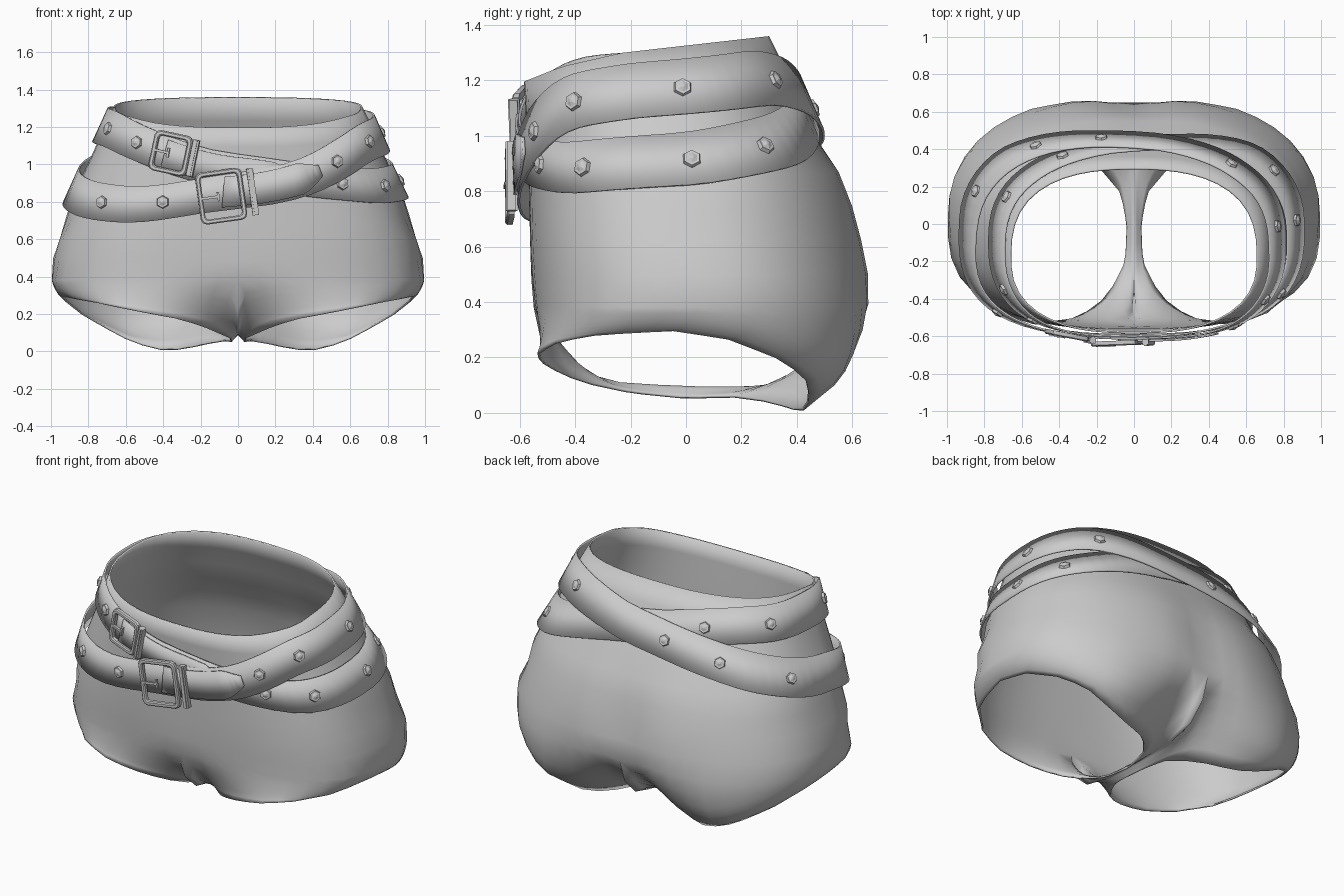
import bpy, bmesh, math
from mathutils import Vector, Matrix

if "Cube" in bpy.data.objects:
    bpy.data.objects.remove(bpy.data.objects["Cube"])

grey = bpy.data.materials.new("grey")
grey.diffuse_color = (0.6, 0.6, 0.6, 1)
grey.use_nodes = True
grey.node_tree.nodes["Principled BSDF"].inputs["Base Color"].default_value = grey.diffuse_color

# body cross-sections: height -> half width, front y, back y
LEVELS = [(0.38, 1.0, -.55, .695), (0.5, .985, -.56, .675), (0.7, .925, -.565, .635),
          (0.9, .86, -.57, .55), (1.0, .80, -.575, .465), (1.2, .72, -.585, .38), (1.36, .64, -.585, .30)]
RIM = [(-.6, 1.19), (-.45, 1.25), (-.23, 1.30), (.3, 1.36)]


def lerp_table(table, v):
    v = min(max(v, table[0][0]), table[-1][0])
    for a, b in zip(table, table[1:]):
        if v <= b[0]:
            t = (v - a[0]) / (b[0] - a[0])
            return [p + (q - p) * t for p, q in zip(a[1:], b[1:])]


def on_body(deg, z, off=0.0):
    """Point on the hip surface; -90 is the front, 0 the right side."""
    w, yf, yb = lerp_table(LEVELS, z)
    t = math.radians(deg)
    # boxy at the front, rounder at the back, more so lower down
    low = max(0, min(1, (1.2 - z) / 0.5))
    e = 0.8 + (0.1 if math.sin(t) > 0 else -0.1) * low
    c, s = (math.copysign(abs(v) ** e, v) for v in (math.cos(t), math.sin(t)))
    return Vector(((w + off) * c, (yf + yb) / 2 + ((yb - yf) / 2 + off) * s, z))


def resample(pts, n):
    pts = [Vector(p) for p in pts]
    d = [0]
    for a, b in zip(pts, pts[1:]):
        d.append(d[-1] + (b - a).length)
    table = [(s, *p) for s, p in zip(d, pts)]
    return [Vector(lerp_table(table, d[-1] * i / (n - 1))) for i in range(n)]


def finish(ob, angle=40):
    ob.data.materials.append(grey)
    bpy.ops.object.select_all(action='DESELECT')
    ob.select_set(True)
    bpy.context.view_layer.objects.active = ob
    bpy.ops.object.shade_smooth_by_angle(angle=math.radians(angle))
    return ob


def make(name, bm, angle=40):
    me = bpy.data.meshes.new(name)
    bm.to_mesh(me)
    bm.free()
    ob = bpy.data.objects.new(name, me)
    bpy.context.collection.objects.link(ob)
    return finish(ob, angle)


def grid(bm, rows, closed):
    v = [[bm.verts.new(p) for p in r] for r in rows]
    n = len(rows[0])
    for a, b in zip(v, v[1:]):
        for k in range(n if closed else n - 1):
            m = (k + 1) % n
            bm.faces.new((a[k], b[k], b[m], a[m]))
    return v


# ---- shorts: half body, mirrored ----
N, M = 25, 9
rows = []
for i in range(9):
    ring = []
    for k in range(61):
        deg = -90 + 3 * k
        z = 1.3
        for _ in range(4):
            z = lerp_table(RIM, on_body(deg, z).y)[0]
        z += (0.38 - z) * i / 8
        p = on_body(deg, z)
        fade = max(0, min(1, (1.0 - z) / 0.4))
        fold = 0.012 * fade * math.sin(z * 26 + deg * 0.06) * math.cos(math.radians(deg)) ** 2
        p.x += fold
        if p.y > 0:
            p.y -= 0.045 * fade * math.exp(-(p.x / .16) ** 2)
        if k in (0, 60):
            p.x = 0
        ring.append(p)
    rows.append(resample(ring, N))

# leg opening, crotch seam, and the skin between them
hem_out = [(.11, -.34, .10), (.18, -.43, .13), (.3, -.51, .17), (.5, -.545, .21), (.7, -.49, .25), (.87, -.32, .28),
           (.94, -.05, .295), (.92, .15, .265), (.84, .32, .2), (.72, .43, .13), (.56, .45, .045),
           (.38, .42, 0), (.25, .36, .02), (.16, .28, .04)]
hem_in = [(.16, .28, .04), (.07, .17, .055), (.03, 0, .05), (.04, -.2, .07), (.11, -.34, .10)]
seam = [rows[-1][-1], (0, .61, .25), (0, .54, .15), (0, .41, .095), (0, .2, .085), (0, 0, .085), (0, -.26, .1),
        (0, -.44, .14), (0, -.525, .24), rows[-1][0]]
hem = resample(hem_out, N) + resample(hem_in, M + 2)[1:-1]
top = rows[-1] + resample(seam, M + 2)[1:-1]
bm = bmesh.new()
leg = []
for i in range(7):
    t = i / 6
    loop = []
    for k, (a, b) in enumerate(zip(top, hem)):
        # cheeks bulge under at the back, the front and sides run straighter
        ramp = min(1, min(k, N - 1 - k) / 6) if k < N else 0
        w = ramp * ramp * (3 - 2 * ramp) * (0.45 + 0.55 * max(0, min(1, a.y / .5)))
        c = (a + b) / 2 * (1 - w) + Vector((a.x, a.y, b.z)) * w
        loop.append(a * (1 - t) ** 2 + c * 2 * t * (1 - t) + b * t * t)
    leg.append(loop)
grid(bm, rows, False)
grid(bm, leg, True)
bmesh.ops.remove_doubles(bm, verts=bm.verts[:], dist=0.0005)
# relax the crotch and cheeks, keeping the seam plane and the openings
soft = [v for v in bm.verts if not v.is_boundary and v.co.z < .5 and abs(v.co.x) < .5]
for _ in range(3):
    bmesh.ops.smooth_vert(bm, verts=soft, factor=0.4, use_axis_x=True, use_axis_y=True, use_axis_z=True)
shorts = make("shorts", bm, 60)
mir = shorts.modifiers.new("mirror", 'MIRROR')
mir.merge_threshold = 0.002
sol = shorts.modifiers.new("cloth", 'SOLIDIFY')
sol.thickness, sol.offset = 0.01, -1

# ---- belts: (angle, height) of the centre line ----
BELT_LOW_LEFT = [(-90, .86), (-72, .93), (-57, 1.02), (-35, 1.12), (0, 1.17), (45, 1.21), (70, 1.18), (90, 1.12),
                 (120, 1.05), (150, .97), (180, .89), (215, .81), (240, .78), (255, .80), (270, .86)]
BELT_LOW_RIGHT = [(-90, .96), (-75, .92), (-60, .9), (-40, .88), (0, .91), (45, .99), (60, 1.04), (90, 1.13),
                  (110, 1.19), (135, 1.22), (180, 1.21), (208, 1.19), (231, 1.12), (249, 1.05), (270, .96)]


def height(path, deg):
    samples = [lerp_table(path, (deg + d + 90) % 360 - 90)[0] for d in (-8, -4, 0, 4, 8)]
    return sum(samples) / 5


def strap(name, path, off, start, end, half, tip=0):
    """Band that follows the hips; tip is the length in degrees of a pointed end."""
    steps = int((end - start) / 6) if not tip else 12
    lines = [[], []]
    for i in range(steps + (1 if tip else 0)):
        deg = start + (end - start) * i / steps
        h = half * (0.35 + 0.65 * min(1, (end - deg) / tip)) if tip else half
        z = height(path, deg)
        for line, dz in zip(lines, (h, -h)):
            line.append(on_body(deg, z + dz, off))
    bm = bmesh.new()
    grid(bm, lines, not tip)
    ob = make(name, bm)
    s = ob.modifiers.new("leather", 'SOLIDIFY')
    s.thickness, s.offset = 0.01, 1


def studs(name, path, off, angles):
    bm = bmesh.new()
    for deg in angles:
        z = height(path, deg)
        p = (on_body(deg, z + .09, off) + on_body(deg, z - .09, off)) / 2
        along = on_body(deg + 2, z, off) - on_body(deg - 2, z, off)
        up = on_body(deg, z + .05, off) - on_body(deg, z - .05, off)
        rot = along.cross(up).normalized().to_track_quat('Z', 'Y').to_matrix().to_4x4()
        for r1, r2, depth, lift in ((.036, .031, .014, .005), (.024, .006, .008, .015)):
            bmesh.ops.create_cone(bm, cap_ends=True, segments=6, radius1=r1, radius2=r2, depth=depth,
                                  matrix=Matrix.Translation(p) @ rot @ Matrix.Translation((0, 0, lift)))
    make(name, bm, 20)


strap("under_belt", BELT_LOW_RIGHT, .018, -90, 270, .092)
strap("over_belt", BELT_LOW_LEFT, .033, -90, 270, .097)
strap("under_belt_tongue", BELT_LOW_RIGHT, .03, 247, 285, .075, 6)
strap("over_belt_tongue", BELT_LOW_LEFT, .046, -92, -66, .082, 8)
studs("under_belt_studs", BELT_LOW_RIGHT, .028, [-57, -31, 3, 31, 116, 155, 204, 231])
studs("over_belt_studs", BELT_LOW_LEFT, .043, [-57, -31, 6, 51, 99, 125, 163, 225, 252])


# ---- buckles ----
def box(bm, cx, cz, sx, sz, sy, cy=0):
    bmesh.ops.create_cube(bm, size=1, matrix=Matrix.Translation((cx, cy, cz)) @ Matrix.Diagonal((sx, sy, sz, 1)))


def buckle(name, pos, w, h, tilt, yaw, keeper_x):
    bm = bmesh.new()

    # rounded rectangular frame with a square section
    def ring(g, y):
        a, b, c = w / 2 - g, h / 2 - g, .03 - g * .5
        pts = [(a, b - c), (a - c * .3, b - c * .3), (a - c, b)]
        loop = [Vector((sx * x, y, sz * z)) for x, z in pts for sx in (1, -1) for sz in (1, -1)]
        return sorted(loop, key=lambda p: math.atan2(p.z, p.x))
    grid(bm, [ring(0, .012), ring(0, -.008), ring(.006, -.014), ring(.02, -.014), ring(.026, -.008),
              ring(.026, .012), ring(0, .012)], True)
    bmesh.ops.remove_doubles(bm, verts=bm.verts[:], dist=.0001)
    # prong and keeper loop
    box(bm, -w * .25, 0, w * .42, .014, .014, -.012)
    box(bm, -w * .06, 0, .012, .05, .014, -.008)
    box(bm, keeper_x, 0, .034, h * .9, .03)
    box(bm, keeper_x, 0, .014, h * .9, .042)
    bmesh.ops.recalc_face_normals(bm, faces=bm.faces[:])
    bm.transform(Matrix.Translation(pos) @ Matrix.Rotation(math.radians(yaw), 4, 'Z')
                 @ Matrix.Rotation(math.radians(-tilt), 4, 'Y'))
    make(name, bm, 30)


buckle("over_belt_buckle", (-.09, -.636, .83), .25, .28, 8, 2, .17)
buckle("under_belt_buckle", (-.36, -.594, 1.06), .21, .22, -12, -11, .125)
